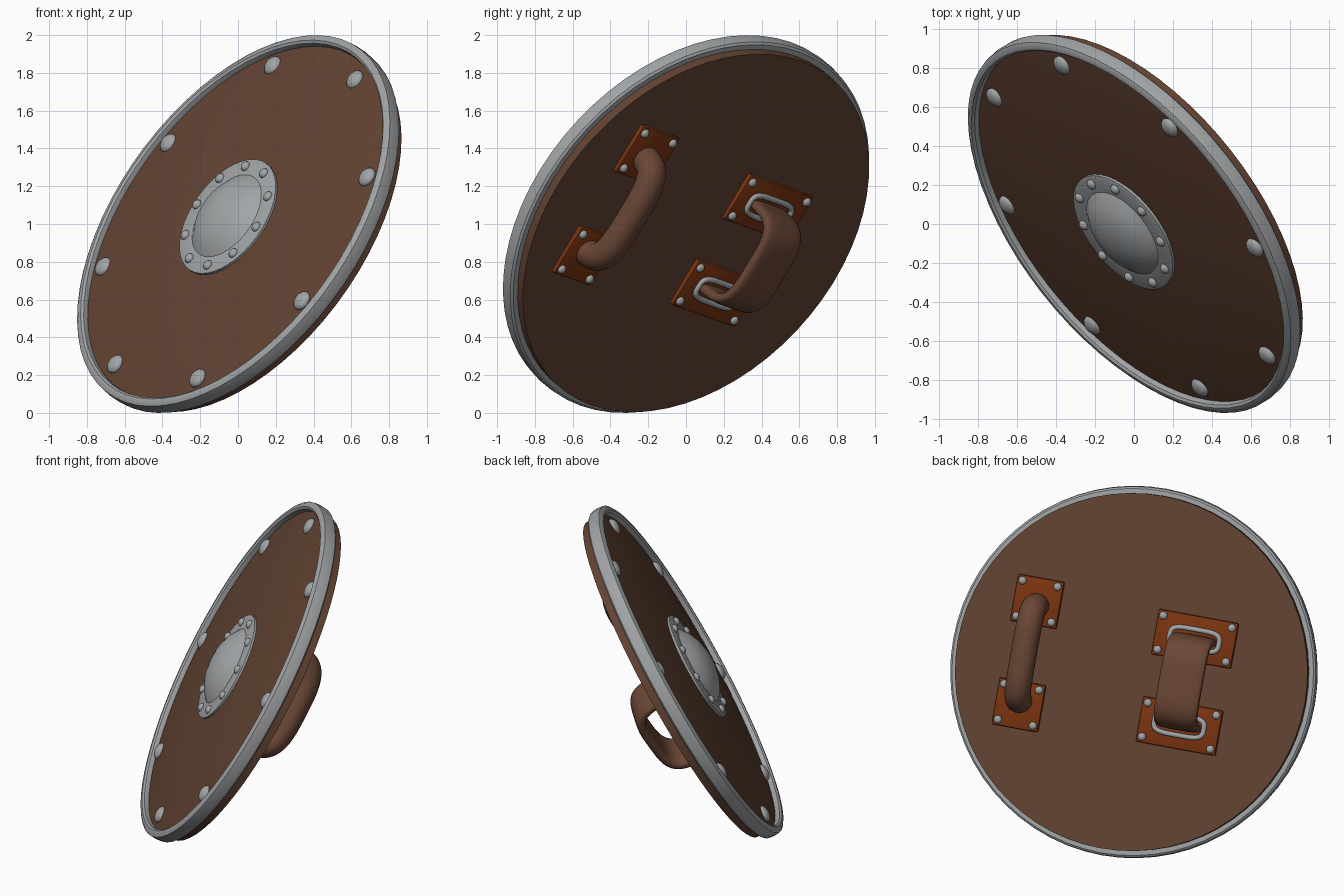
import bpy, bmesh, math
from mathutils import Matrix, Vector

if "Cube" in bpy.data.objects:
    bpy.data.objects.remove(bpy.data.objects["Cube"])

# Shield frame: local z points out of the back, local y runs along the handles
front = Vector((-0.68, -0.541, 0.494)).normalized()
up = (Vector((0, 0, 1)) - front * front.z).normalized()
right = front.cross(up)
tilt = math.radians(16)
U = up * math.cos(tilt) + right * math.sin(tilt)
V = right * math.cos(tilt) - up * math.sin(tilt)
M = Matrix((V, U, -front)).transposed().to_4x4()
M.translation = (0, 0, 1)


def material(name, rgb):
    m = bpy.data.materials.new(name)
    m.diffuse_color = (*rgb, 1)
    m.use_nodes = True
    m.node_tree.nodes["Principled BSDF"].inputs["Base Color"].default_value = m.diffuse_color
    return m


WOOD = material("brown_wood", (0.125, 0.057, 0.033))
LEATHER = material("brown_leather", (0.145, 0.062, 0.036))
STEEL = material("grey_steel", (0.36, 0.375, 0.385))
PLATE = material("rust_plate", (0.2, 0.034, 0.005))


def finish(name, bm, mat, angle=35):
    bmesh.ops.recalc_face_normals(bm, faces=bm.faces[:])
    me = bpy.data.meshes.new(name)
    bm.to_mesh(me)
    bm.free()
    me.materials.append(mat)
    ob = bpy.data.objects.new(name, me)
    bpy.context.collection.objects.link(ob)
    ob.matrix_world = M
    bpy.ops.object.select_all(action='DESELECT')
    ob.select_set(True)
    bpy.context.view_layer.objects.active = ob
    bpy.ops.object.shade_smooth_by_angle(angle=math.radians(angle))
    return ob


def lathe(name, profile, mat, closed=False, steps=64, angle=35):
    bm = bmesh.new()
    vs = [bm.verts.new((r, 0, z)) for r, z in profile]
    es = [bm.edges.new(p) for p in zip(vs, vs[1:])]
    if closed:
        es.append(bm.edges.new((vs[-1], vs[0])))
    bmesh.ops.spin(bm, geom=vs + es, cent=(0, 0, 0), axis=(0, 0, 1),
                   angle=2 * math.pi, steps=steps)
    bmesh.ops.remove_doubles(bm, verts=bm.verts[:], dist=1e-4)
    return finish(name, bm, mat, angle)


def power(v, p):
    return math.copysign(abs(v) ** p, v)


def sweep(name, pts, side, a, b, mat, closed=False, p=1.0, k=16):
    # Section: half width a along side, half thickness b in the path plane
    bm = bmesh.new()
    rings, n = [], len(pts)
    for i, c in enumerate(pts):
        if closed:
            t = pts[(i + 1) % n] - pts[i - 1]
        else:
            t = pts[min(i + 1, n - 1)] - pts[max(i - 1, 0)]
        nor = t.normalized().cross(side)
        ring = []
        for j in range(k):
            g = 2 * math.pi * (j + 0.5) / k
            ring.append(bm.verts.new(c + side * a * power(math.cos(g), p)
                                     + nor * b * power(math.sin(g), p)))
        rings.append(ring)
    for i in range(n if closed else n - 1):
        r0, r1 = rings[i], rings[(i + 1) % n]
        for j in range(k):
            bm.faces.new((r0[j], r0[(j + 1) % k], r1[(j + 1) % k], r1[j]))
    if not closed:
        bm.faces.new(rings[0])
        bm.faces.new(rings[-1])
    return finish(name, bm, mat, 50)


def rivets(name, spots, r, h):
    bm = bmesh.new()
    for x, y, z in spots:
        bmesh.ops.create_uvsphere(bm, u_segments=14, v_segments=8, radius=1,
                                  matrix=Matrix.Translation((x, y, z)) @ Matrix.Diagonal((r, r, h, 1)))
    return finish(name, bm, STEEL, 60)


def circle(count, r, z, offset=0):
    return [(r * math.sin(a), r * math.cos(a), z) for a in
            (math.radians(offset + 360 * i / count) for i in range(count))]


BACK = 0.098

# Domed wooden board
lathe("board", [(0, -0.075), (0.3, -0.07), (0.55, -0.06), (0.8, -0.043), (1.0, -0.02),
                (1.09, -0.008), (1.09, BACK), (0, BACK)], WOOD)

# Steel rim hoop
lathe("rim", [(1.076, -0.02), (1.08, -0.038), (1.093, -0.048), (1.112, -0.047), (1.13, -0.035),
              (1.134, 0.0), (1.13, 0.036), (1.118, 0.046), (1.08, 0.046)], STEEL, closed=True)

# Central boss with flange
lathe("boss", [(0, -0.175), (0.07, -0.17), (0.14, -0.153), (0.2, -0.126), (0.25, -0.088),
               (0.335, -0.087), (0.348, -0.082), (0.348, -0.06)], STEEL, steps=40, angle=25)

# Front rivets
rivets("rim_rivet", circle(8, 0.99, -0.022), 0.055, 0.03)
rivets("boss_rivet", circle(10, 0.302, -0.088, -11), 0.028, 0.022)


# Handle mounting plates with corner rivets
def mounts(name, x, y, hx, hy):
    bm = bmesh.new()
    spots = []
    for s in (-1, 1):
        bmesh.ops.create_cube(bm, size=2, matrix=Matrix.Translation((x, s * y, BACK + 0.008))
                              @ Matrix.Diagonal((hx, hy, 0.018, 1)))
        spots += [(x + i * (hx - 0.035), s * y + j * (hy - 0.035), BACK + 0.026)
                  for i in (-1, 1) for j in (-1, 1)]
    bmesh.ops.bevel(bm, geom=bm.edges[:], offset=0.009, segments=2, affect='EDGES', profile=0.5)
    finish(name + "_plate", bm, PLATE)
    rivets(name + "_rivet", spots, 0.025, 0.02)


def arch(x, y, h, p, n=40):
    return [Vector((x, y * power(math.cos(math.pi * i / n), p),
                    BACK + h * abs(math.sin(math.pi * i / n)) ** p)) for i in range(n + 1)]


X = Vector((1, 0, 0))
Z = Vector((0, 0, 1))

# Round hand grip
mounts("grip", -0.646, 0.32, 0.145, 0.145)
sweep("grip", arch(-0.646, 0.295, 0.16, 0.6), X, 0.08, 0.075, LEATHER)

# Wide arm strap passing through steel slot rings
mounts("strap", 0.354, 0.27, 0.25, 0.14)
sweep("arm_strap", arch(0.354, 0.265, 0.24, 0.55), X, 0.135, 0.03, LEATHER, p=0.5)
for s in (-1, 1):
    ring = [Vector((0.354 + 0.155 * power(math.cos(a), 0.45),
                    s * 0.265 + 0.062 * power(math.sin(a), 0.6), BACK + 0.028))
            for a in (2 * math.pi * i / 40 for i in range(40))]
    sweep("slot_ring", ring, Z, 0.016, 0.016, STEEL, closed=True, k=8)
